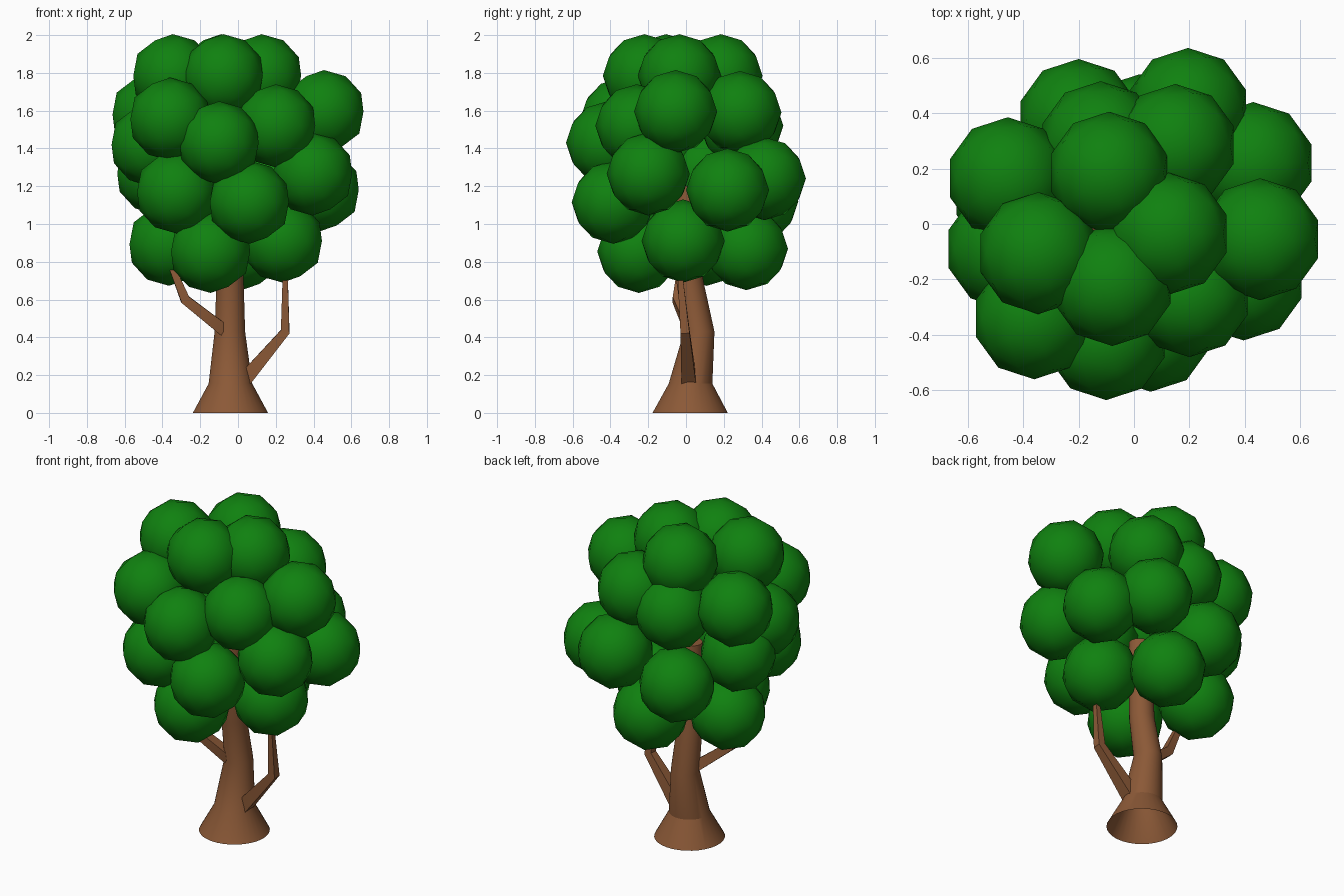
import bpy, bmesh, math
from mathutils import Vector

if "Cube" in bpy.data.objects:
    bpy.data.objects.remove(bpy.data.objects["Cube"])


def material(name, color):
    m = bpy.data.materials.new(name)
    m.diffuse_color = color
    m.use_nodes = True
    m.node_tree.nodes["Principled BSDF"].inputs["Base Color"].default_value = m.diffuse_color
    return m


bark = material("bark", (0.26, 0.10, 0.038, 1))
leaf = material("leaf", (0.005, 0.22, 0.005, 1))


def add_object(name, bm, mat, sharp_angle):
    mesh = bpy.data.meshes.new(name)
    bmesh.ops.recalc_face_normals(bm, faces=bm.faces)
    bm.to_mesh(mesh)
    bm.free()
    mesh.materials.append(mat)
    ob = bpy.data.objects.new(name, mesh)
    bpy.context.collection.objects.link(ob)
    bpy.ops.object.select_all(action='DESELECT')
    ob.select_set(True)
    bpy.context.view_layer.objects.active = ob
    bpy.ops.object.shade_smooth_by_angle(angle=math.radians(sharp_angle))
    return ob


def tube(name, path, sides, level, sharp_angle):
    """Loft rings along (x, y, z, radius); level keeps the rings horizontal."""
    bm = bmesh.new()
    pts = [Vector(p[:3]) for p in path]
    rings = []
    for i, p in enumerate(pts):
        t = (pts[min(i + 1, len(pts) - 1)] - pts[max(i - 1, 0)]).normalized()
        if level:
            u, v = Vector((1, 0, 0)), Vector((0, 1, 0))
        else:
            v = (Vector((0, 1, 0)) - t * t.y).normalized()
            u = v.cross(t)
        ring = []
        for k in range(sides):
            a = 2 * math.pi * (k + 0.5) / sides
            ring.append(bm.verts.new(p + path[i][3] * (u * math.cos(a) + v * math.sin(a))))
        rings.append(ring)
    for a, b in zip(rings, rings[1:]):
        for k in range(sides):
            n = (k + 1) % sides
            bm.faces.new((a[k], a[n], b[n], b[k]))
    bm.faces.new(rings[-1])
    return add_object(name, bm, bark, sharp_angle)


# Trunk: flared, slightly bent, open underneath
tube("trunk", [(-0.04, 0.022, 0, 0.2), (-0.04, 0.024, 0.155, 0.116),
               (-0.043, 0.07, 0.43, 0.081), (-0.042, 0.02, 0.7, 0.072),
               (-0.04, 0.0, 1.2, 0.06)], 32, True, 25)

# Two thin four-sided branches
tube("left_branch", [(-0.07, 0.03, 0.435, 0.045), (-0.28, -0.045, 0.6, 0.036),
                     (-0.345, -0.03, 0.76, 0.024), (-0.36, -0.02, 0.88, 0.018)], 4, False, 30)
tube("right_branch", [(0.03, 0.015, 0.17, 0.055), (0.25, -0.005, 0.43, 0.034),
                      (0.25, -0.03, 0.71, 0.02), (0.25, -0.035, 0.85, 0.016)], 4, False, 30)

# Leaf clumps: centres of equal low-poly balls
clumps = [
    # crown
    (-0.345, -0.105, 1.785), (-0.078, -0.22, 1.785), (0.125, -0.035, 1.785), (-0.09, 0.185, 1.785),
    # upper ring
    (0.455, -0.055, 1.595), (0.15, 0.285, 1.59), (-0.12, 0.295, 1.52), (-0.455, 0.165, 1.58),
    (-0.46, -0.09, 1.42), (-0.36, -0.34, 1.555), (-0.1, -0.415, 1.43), (0.2, -0.26, 1.52),
    # middle ring
    (0.195, 0.415, 1.24), (0.43, 0.22, 1.18), (-0.2, 0.375, 1.12), (-0.43, 0.1, 1.27),
    (-0.325, -0.3, 1.17), (0.06, -0.385, 1.115), (0.395, -0.2, 1.265),
    # bottom ring
    (-0.365, 0.11, 0.893), (-0.145, -0.25, 0.855), (0.235, -0.015, 0.91), (0.02, 0.32, 0.87),
]
bm = bmesh.new()
bmesh.ops.create_icosphere(bm, subdivisions=2, radius=0.22)
first = add_object("leaf_clump_1", bm, leaf, 60)
first.location = clumps[0]
for i, c in enumerate(clumps[1:], 2):
    ob = bpy.data.objects.new(f"leaf_clump_{i}", first.data)
    bpy.context.collection.objects.link(ob)
    ob.location = c
